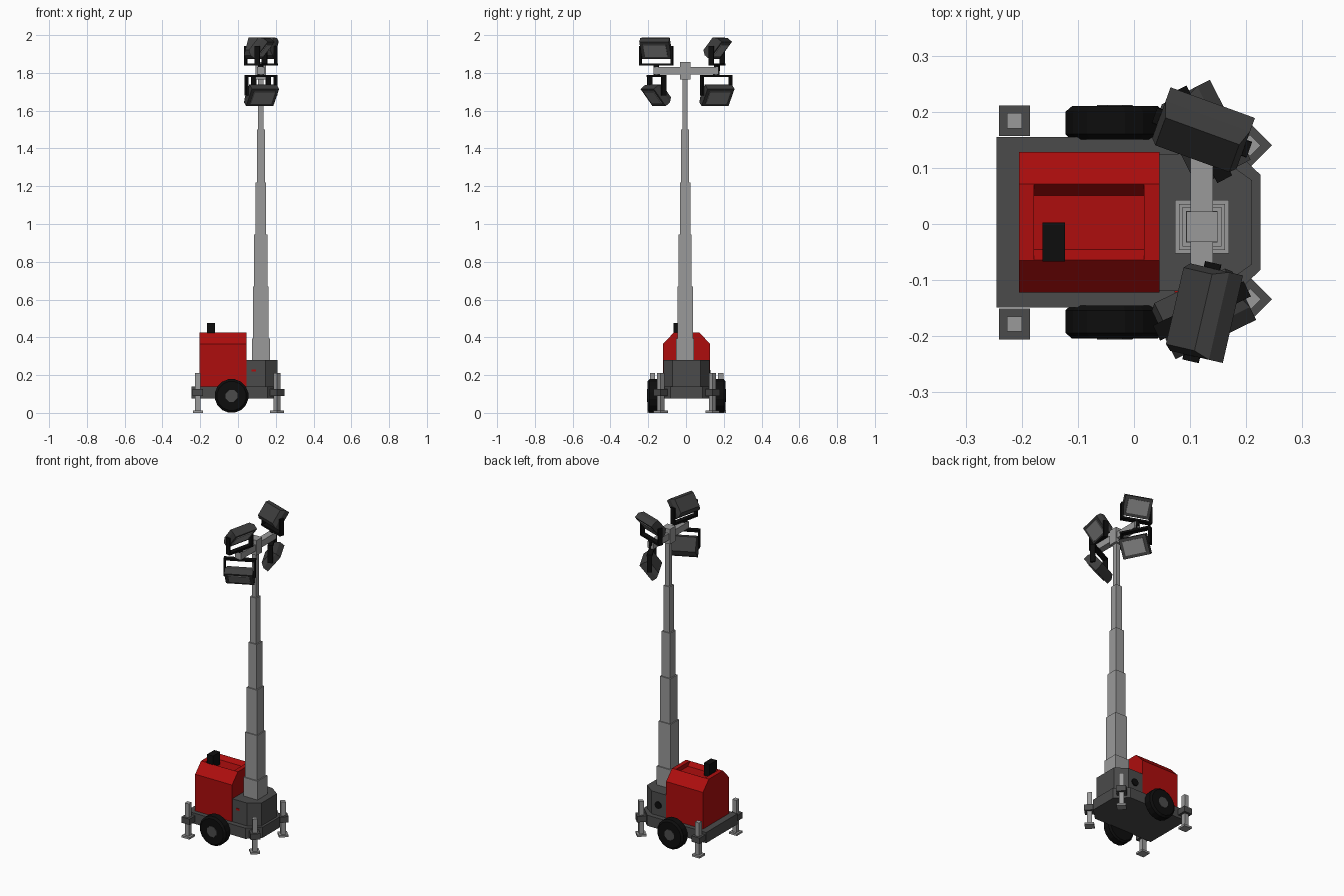
import bpy, bmesh, math
from mathutils import Matrix, Vector

if "Cube" in bpy.data.objects:
    bpy.data.objects.remove(bpy.data.objects["Cube"])


def material(name, r, g, b):
    m = bpy.data.materials.new(name)
    m.diffuse_color = (r, g, b, 1)
    m.use_nodes = True
    m.node_tree.nodes["Principled BSDF"].inputs["Base Color"].default_value = m.diffuse_color
    return m


RED = material("red paint", 0.42, 0.004, 0.004)
DARK = material("dark grey", 0.07, 0.07, 0.07)
HOUSING = material("lamp grey", 0.048, 0.048, 0.048)
STEEL = material("steel grey", 0.32, 0.32, 0.32)
BLACK = material("black", 0.004, 0.004, 0.004)
GLASS = material("lamp glass", 0.24, 0.24, 0.24)


def loft(name, rings, mat, matrix=None):
    """Closed solid through a list of equal-length rings of points."""
    bm = bmesh.new()
    loops = [[bm.verts.new(p) for p in ring] for ring in rings]
    n = len(loops[0])
    for a, b in zip(loops, loops[1:]):
        for i in range(n):
            j = (i + 1) % n
            bm.faces.new((a[i], a[j], b[j], b[i]))
    bm.faces.new(loops[0][::-1])
    bm.faces.new(loops[-1])
    bmesh.ops.recalc_face_normals(bm, faces=bm.faces)
    if matrix:
        bm.transform(matrix)
    me = bpy.data.meshes.new(name)
    bm.to_mesh(me)
    bm.free()
    me.materials.append(mat)
    ob = bpy.data.objects.new(name, me)
    bpy.context.collection.objects.link(ob)
    return ob


def rect(w, d):
    return [(-w / 2, -d / 2), (w / 2, -d / 2), (w / 2, d / 2), (-w / 2, d / 2)]


def box(name, center, size, mat, matrix=None):
    x, y, z = center
    pts = rect(size[0], size[1])
    rings = [[(x + p, y + q, z + s * size[2] / 2) for p, q in pts] for s in (-1, 1)]
    return loft(name, rings, mat, matrix)


def slab(name, outline, z0, z1, mat):
    return loft(name, [[(x, y, z) for x, y in outline] for z in (z0, z1)], mat)


def cylinder_y(name, x, z, profile, mat, sides):
    """Turned part about a y-parallel axis; profile holds (y, radius)."""
    rings = []
    for y, r in profile:
        angles = [(i + 0.5) * 2 * math.pi / sides for i in range(sides)]
        rings.append([(x + r * math.cos(a), y, z + r * math.sin(a)) for a in angles])
    return loft(name, rings, mat)


CY = 0.003  # chassis centre line

# Chassis and mast box, both with chamfered nose corners
slab("chassis", [(-0.245, CY - 0.152), (0.155, CY - 0.152), (0.225, CY - 0.085),
                 (0.225, CY + 0.085), (0.155, CY + 0.152), (-0.245, CY + 0.152)],
     0.075, 0.14, DARK)
slab("mast_box", [(0.045, CY - 0.122), (0.145, CY - 0.122), (0.21, CY - 0.075),
                  (0.21, CY + 0.075), (0.145, CY + 0.122), (0.045, CY + 0.122)],
     0.14, 0.28, DARK)
cylinder_y("socket_cap", 0.1, 0.205, [(CY + 0.121, 0.022), (CY + 0.128, 0.022)], BLACK, 12)
box("front_marker", (0.083, CY - 0.123, 0.225), (0.022, 0.004, 0.012), RED)

# Engine hood with sloped shoulders and a sunken roof panel
hood_profile = [(-0.125, 0.14), (0.125, 0.14), (0.125, 0.365),
                (0.068, 0.425), (-0.068, 0.425), (-0.125, 0.365)]
hood = loft("engine_hood", [[(x, CY + y, z) for y, z in hood_profile]
                            for x in (-0.205, 0.045)], RED)
cut_profile = [(-0.048, 0.40), (0.048, 0.40), (0.068, 0.426), (0.068, 0.45),
               (-0.068, 0.45), (-0.068, 0.426)]
cutter = loft("roof_cutter", [[(x, CY + y, z) for y, z in cut_profile]
                              for x in (-0.178, 0.018)], RED)
mod = hood.modifiers.new("roof recess", 'BOOLEAN')
mod.operation = 'DIFFERENCE'
mod.object = cutter
mod.solver = 'EXACT'
bpy.context.view_layer.objects.active = hood
bpy.ops.object.modifier_apply(modifier=mod.name)
bpy.data.objects.remove(cutter)
box("exhaust", (-0.143, -0.032, 0.437), (0.04, 0.07, 0.08), BLACK)

# Wheels with hubs, one on each side
for side, label in ((-1, "front"), (1, "back")):
    def at(d):
        return CY + side * d
    tyre = cylinder_y(label + "_tyre", -0.034, 0.09,
                      [(at(0.148), 0.08), (at(0.157), 0.09), (at(0.197), 0.09),
                       (at(0.207), 0.078)], BLACK, 16)
    cylinder_y(label + "_hub", -0.034, 0.09,
               [(at(0.2), 0.037), (at(0.209), 0.034)], DARK, 8)

# Stabiliser legs: square at the tail, turned 45 degrees at the nose
for side in (-1, 1):
    for x, d, turn, label in ((-0.213, 0.181, 0, "tail"), (0.207, 0.137, 45, "nose")):
        m = (Matrix.Translation((x, CY + side * d, 0))
             @ Matrix.Rotation(math.radians(side * turn), 4, 'Z'))
        box(label + "_leg_bracket", (0, 0, 0.108), (0.055, 0.055, 0.036), DARK, m)
        box(label + "_leg", (0, 0, 0.11), (0.027, 0.027, 0.2), STEEL, m)
        box(label + "_foot", (0, 0, 0.006), (0.053, 0.053, 0.012), STEEL, m)

# Telescopic mast
MX, MY = 0.121, -0.005
bottom = 0.28
for i, (half, top) in enumerate(((0.048, 0.395), (0.041, 0.67), (0.035, 0.945),
                                 (0.028, 1.22), (0.021, 1.5), (0.014, 1.78))):
    box(f"mast_stage_{i + 1}", (MX, MY, (bottom + top) / 2),
        (2 * half, 2 * half, top - bottom), STEEL)
    bottom = top
box("mast_head", (MX, MY, 1.812), (0.055, 0.055, 0.092), STEEL)
box("cross_bar", (MX, 0, 1.811), (0.04, 0.345, 0.04), STEEL)


def floodlight(name, y, z, yaw, bracket_z):
    """Tilted lamp in a U bracket; the lamp looks along its local +x."""
    turn = Matrix.Translation((MX, y, z)) @ Matrix.Rotation(math.radians(yaw), 4, 'Z')
    tilt = turn @ Matrix.Rotation(math.radians(38), 4, 'Y')
    rings = [[(x, p, q) for p, q in rect(w, h)]
             for x, w, h in ((-0.03, 0.14, 0.085), (-0.005, 0.16, 0.115), (0.027, 0.16, 0.115))]
    loft(name + "_housing", rings, HOUSING, tilt)
    box(name + "_glass", (0.028, 0, 0), (0.006, 0.122, 0.08), GLASS, tilt)
    dz = bracket_z - z
    box(name + "_bracket_base", (0, 0, dz), (0.03, 0.18, 0.012), BLACK, turn)
    for s in (-1, 1):
        box(name + "_bracket_arm", (0, s * 0.085, dz / 2), (0.028, 0.01, abs(dz) + 0.012),
            BLACK, turn)
    rod = 1.811 - z
    box(name + "_mount", (0, 0, (dz + rod) / 2), (0.025, 0.025, abs(dz - rod)), BLACK, turn)


floodlight("upper_front_lamp", -0.157, 1.936, -13, 1.845)
floodlight("upper_back_lamp", 0.163, 1.936, 70, 1.845)
floodlight("lower_front_lamp", -0.155, 1.686, -64, 1.783)
floodlight("lower_back_lamp", 0.16, 1.686, 27, 1.783)
